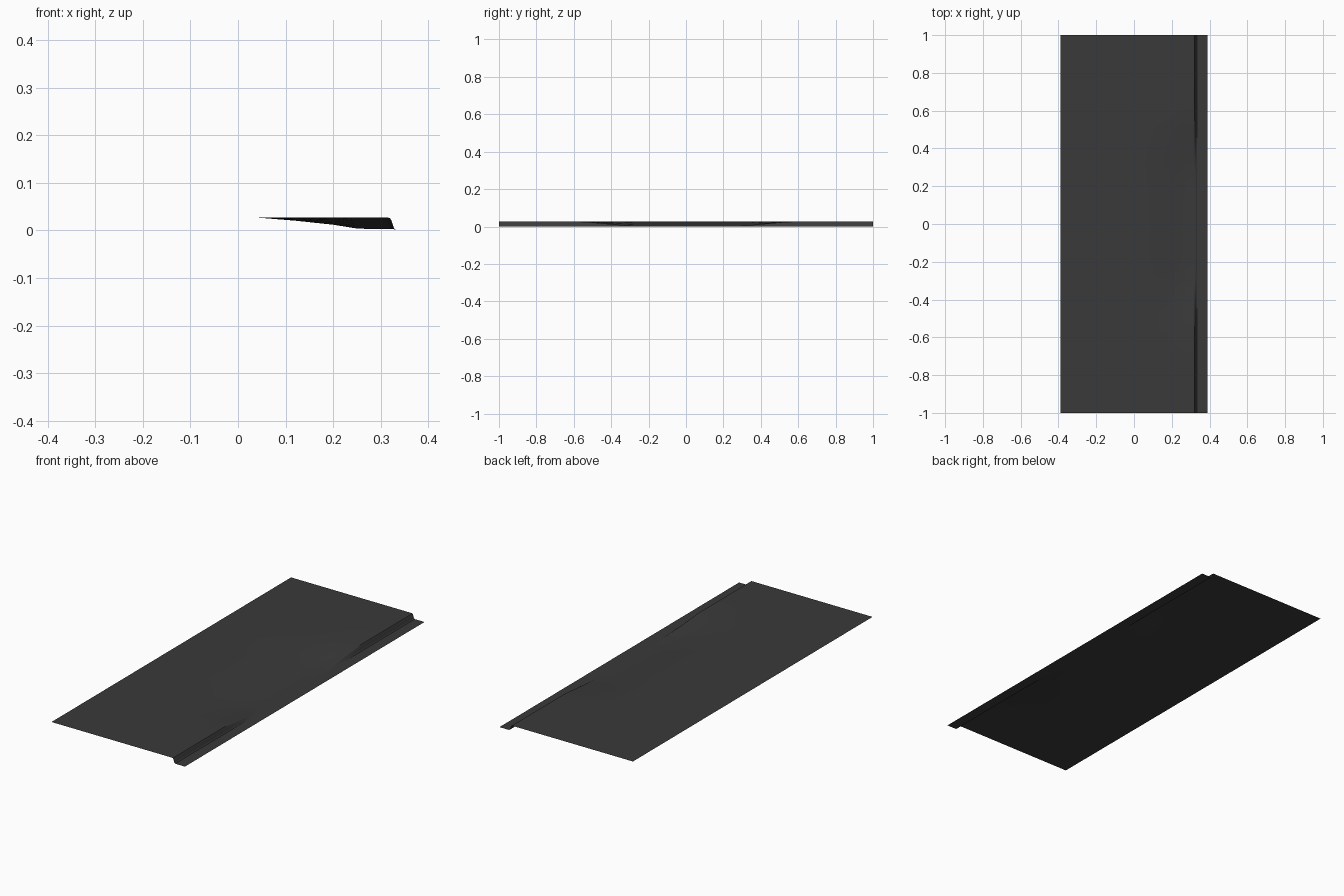
import bpy, bmesh

if "Cube" in bpy.data.objects:
    bpy.data.objects.remove(bpy.data.objects["Cube"])


def material(name, shade):
    m = bpy.data.materials.new(name)
    m.diffuse_color = (shade, shade, shade, 1)
    m.use_nodes = True
    m.node_tree.nodes["Principled BSDF"].inputs["Base Color"].default_value = m.diffuse_color
    return m


TOP, LOW = 0.027, 0.003
asphalt = material("dark_paving", 0.042)


def ease(t):
    t = max(0.0, min(1.0, t))
    return t + 0.25 * t * (1 - t) * (2 * t - 1)


def dip(y):
    # 1 in the dropped middle, 0 at the full-height ends
    return 1 - ease((abs(y) - 0.28) / 0.29)


# Crosswise kerb profile: x, full height, dropped height
profile = [(-0.39, TOP, TOP), (0.04, TOP, TOP), (0.12, TOP, 0.0205),
           (0.20, TOP, 0.012), (0.25, TOP, 0.004), (0.28, TOP, LOW),
           (0.315, TOP, LOW), (0.319, 0.026, LOW), (0.322, 0.022, LOW),
           (0.327, 0.007, 0.0028), (0.329, 0.003, 0.002),
           (0.333, 0.0, 0.0), (0.39, 0.0, 0.0)]

# Lengthwise stations, mirrored about the middle
half = [0.14, 0.28, 0.34, 0.40, 0.46, 0.52, 0.57, 0.78, 1.0]
stations = [-y for y in reversed(half)] + [0.0] + half


def strip(name, section):
    # Loft an open, single-sided sheet along y
    bm = bmesh.new()
    rows = [[bm.verts.new((x, y, hi + (lo - hi) * dip(y))) for x, hi, lo in section]
            for y in stations]
    for a, b in zip(rows, rows[1:]):
        for i in range(len(section) - 1):
            bm.faces.new((a[i], a[i + 1], b[i + 1], b[i]))
    mesh = bpy.data.meshes.new(name)
    bm.to_mesh(mesh)
    bm.free()
    mesh.materials.append(asphalt)
    obj = bpy.data.objects.new(name, mesh)
    bpy.context.collection.objects.link(obj)
    bpy.ops.object.select_all(action='DESELECT')
    obj.select_set(True)
    bpy.context.view_layer.objects.active = obj
    bpy.ops.object.shade_smooth_by_angle(angle=0.6)


# Walkway with the dropped crossing, kerb face, and gutter
strip("walkway", profile[:7])
strip("kerb_face", profile[6:12])
strip("gutter", profile[11:])
